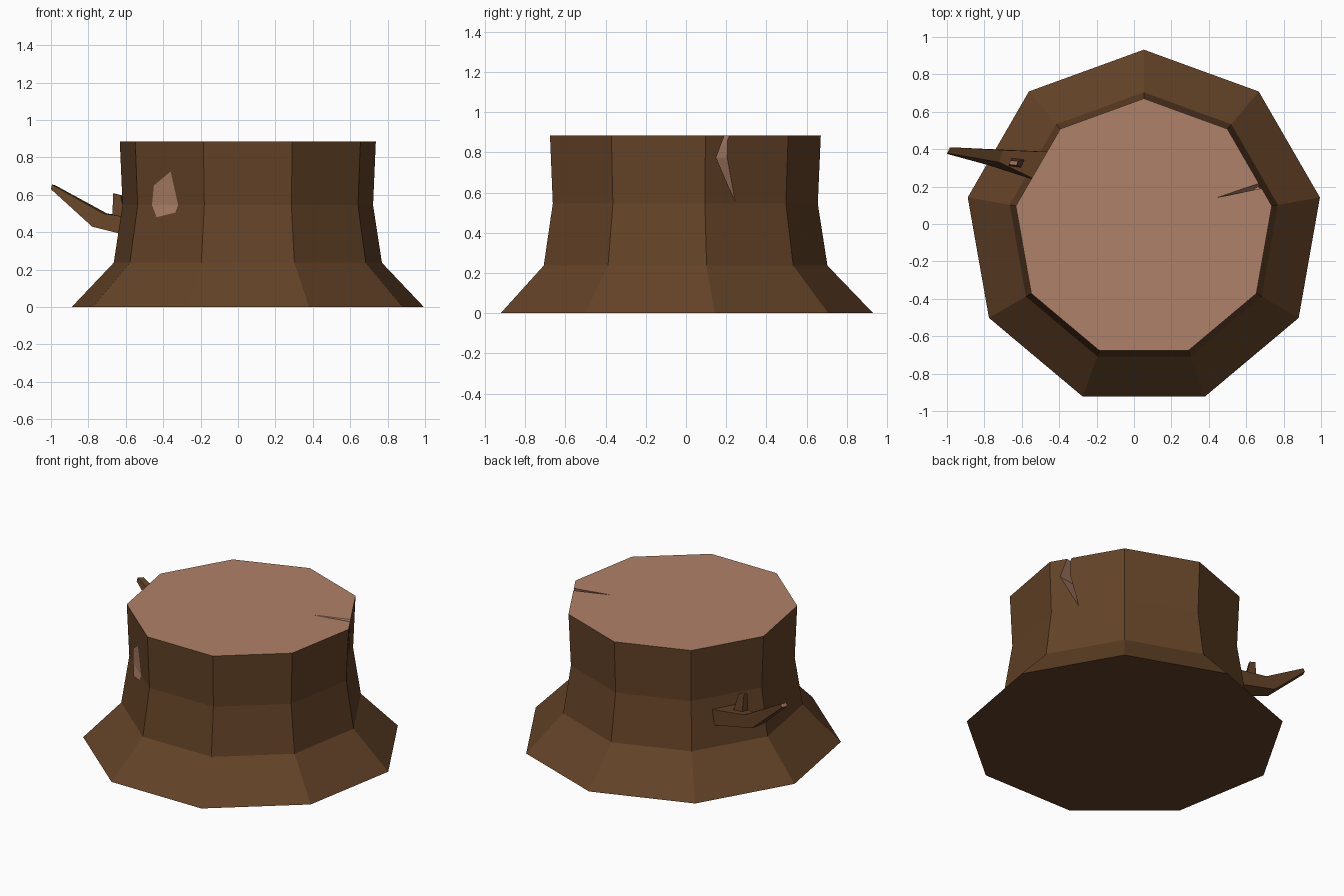
import bpy, bmesh, math
from mathutils import Vector

if "Cube" in bpy.data.objects:
    bpy.data.objects.remove(bpy.data.objects["Cube"])

CX, CY, SIDES = 0.0525, -0.024, 9
LEVELS = [(0.0, 0.956), (0.237, 0.728), (0.545, 0.68), (0.885, 0.695)]  # z, radius


def material(name, color):
    m = bpy.data.materials.new(name)
    m.diffuse_color = (*color, 1)
    m.use_nodes = True
    m.node_tree.nodes["Principled BSDF"].inputs["Base Color"].default_value = m.diffuse_color
    return m


MATS = [material("bark", (0.125, 0.055, 0.02)), material("cut_wood", (0.43, 0.22, 0.14))]


def loft(name, rings, start_mat=0, end_mat=0, side_mat=0):
    """Skin a list of equal-sized rings, cap both ends (a last ring of one point makes a tip)."""
    bm = bmesh.new()
    vs = [[bm.verts.new(p) for p in r] for r in rings]
    n = len(vs[0])
    for a, b in zip(vs, vs[1:]):
        for i in range(n):
            j = (i + 1) % n
            q = [a[i], a[j], b[0]] if len(b) == 1 else [a[i], a[j], b[j], b[i]]
            bm.faces.new(q).material_index = side_mat
    bm.faces.new(vs[0]).material_index = start_mat
    if len(vs[-1]) > 1:
        bm.faces.new(vs[-1]).material_index = end_mat
    bmesh.ops.recalc_face_normals(bm, faces=bm.faces)
    return finish(name, bm)


def finish(name, bm):
    me = bpy.data.meshes.new(name)
    bm.to_mesh(me)
    bm.free()
    for m in MATS:
        me.materials.append(m)
    ob = bpy.data.objects.new(name, me)
    bpy.context.collection.objects.link(ob)
    return ob


def ring(z, r):
    angles = [math.radians(90 + 360 * k / SIDES) for k in range(SIDES)]
    return [(CX + r * math.cos(a), CY + r * math.sin(a), z) for a in angles]


def apothem(z):
    for (z0, r0), (z1, r1) in zip(LEVELS, LEVELS[1:]):
        if z <= z1:
            break
    return (r0 + (r1 - r0) * (z - z0) / (z1 - z0)) * math.cos(math.pi / SIDES)


# flared trunk with a sawn top
trunk = loft("trunk", [ring(z, r) for z, r in LEVELS], end_mat=1)


# split in the right side: wedge cutter, sections of inner, left and right points
def on_right_facet(y, z):
    n = (math.cos(math.radians(30)), 0.5)
    return Vector((CX + (apothem(z) - n[1] * (y - CY)) / n[0], y, z))


def wedge(inner, y_left, y_right, z):
    c = Vector((*inner, z))
    return [c] + [c + (on_right_facet(y, z) - c) * 1.15 for y in (y_left, y_right)]


top = wedge((0.44, 0.14), 0.191, 0.217, 0.885)
above = [p + Vector((0, 0, 0.05)) for p in top]
mid = wedge((0.56, 0.125), 0.15, 0.205, 0.775)
tip = [on_right_facet(0.246, 0.549) + Vector((0.002, 0.001, 0))]
cutter = loft("split_cutter", [above, top, mid, tip], 1, 1, 1)
bm = bmesh.new()
bm.from_mesh(cutter.data)
bmesh.ops.triangulate(bm, faces=bm.faces)
bm.to_mesh(cutter.data)
bm.free()
mod = trunk.modifiers.new("split", "BOOLEAN")
mod.operation, mod.solver, mod.object = "DIFFERENCE", "EXACT", cutter
bpy.context.view_layer.objects.active = trunk
bpy.ops.object.modifier_apply(modifier=mod.name)
bpy.data.objects.remove(cutter)


# bare patch on the front left facet, bent along the trunk's middle edge
def on_patch_facet(x, z):
    a = math.radians(230)
    d = apothem(z) + 0.003
    return (x, CY + (d - math.cos(a) * (x - CX)) / math.sin(a), z)


upper = [(-0.36, 0.725), (-0.45, 0.65), (-0.46, 0.545), (-0.32, 0.545)]
lower = [(-0.32, 0.545), (-0.46, 0.545), (-0.435, 0.48), (-0.335, 0.505)]
bm = bmesh.new()
for poly in (upper, lower):
    f = bm.faces.new([bm.verts.new(on_patch_facet(*p)) for p in poly])
    f.material_index = 1
bmesh.ops.remove_doubles(bm, verts=bm.verts, dist=0.0005)
finish("bare_patch", bm)

# broken branch, four-sided, bending upward
loft("branch", [
    [(-0.50, 0.225, 0.36), (-0.43, 0.385, 0.36), (-0.43, 0.385, 0.465), (-0.50, 0.225, 0.465)],
    [(-0.78, 0.315, 0.43), (-0.76, 0.40, 0.43), (-0.70, 0.395, 0.50), (-0.72, 0.33, 0.50)],
    [(-1.0, 0.375, 0.63), (-0.985, 0.41, 0.63), (-0.975, 0.41, 0.65), (-0.995, 0.378, 0.655)],
], end_mat=1)

# short twig on top of the branch
loft("twig", [
    [(-0.672, 0.31, 0.46), (-0.60, 0.30, 0.46), (-0.58, 0.345, 0.46), (-0.655, 0.355, 0.46)],
    [(-0.668, 0.318, 0.607), (-0.628, 0.313, 0.597), (-0.62, 0.335, 0.597), (-0.66, 0.34, 0.607)],
], end_mat=1)
